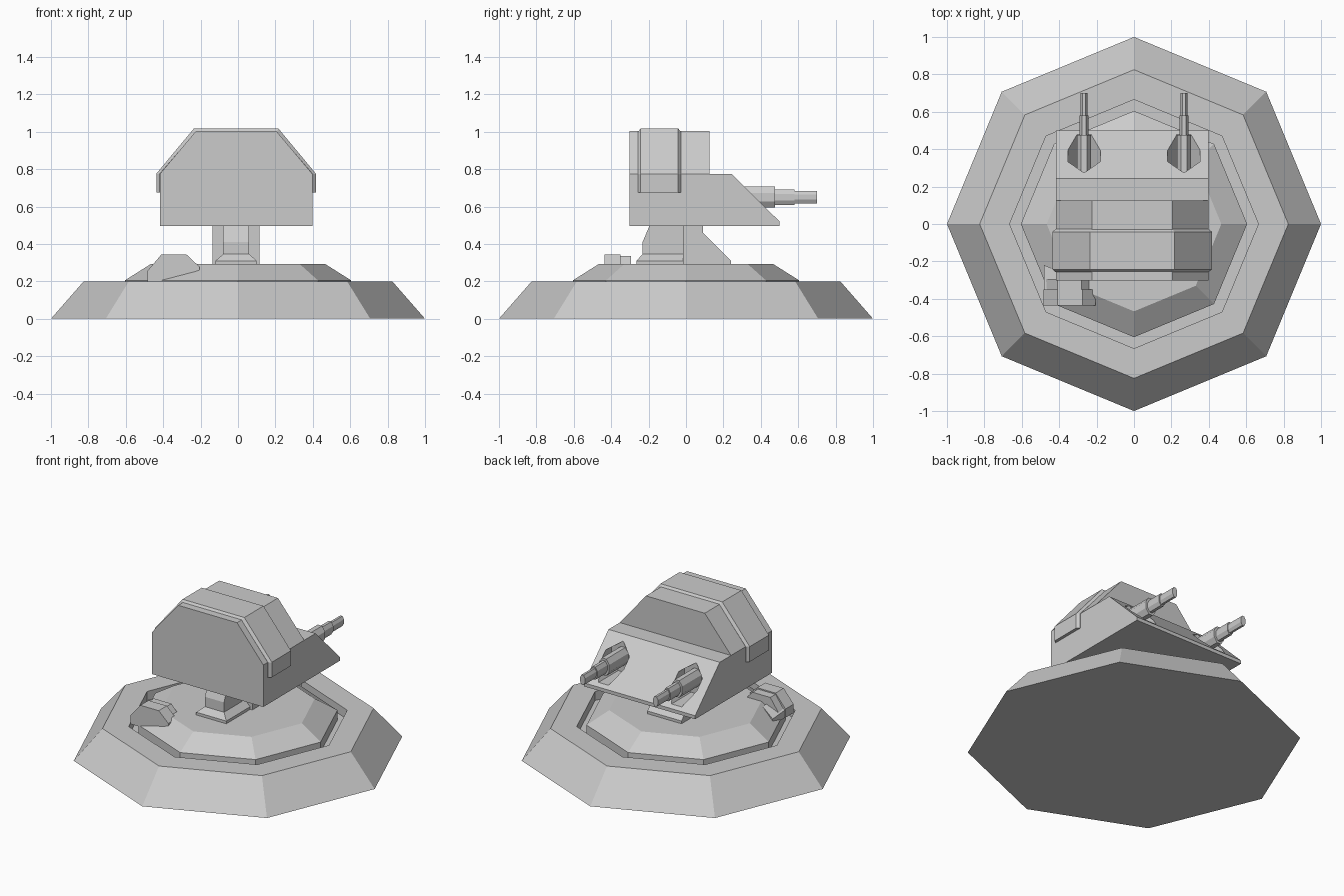
import bpy, bmesh
from math import cos, sin, pi

cube = bpy.data.objects.get("Cube")
if cube:
    bpy.data.objects.remove(cube)

grey = bpy.data.materials.new("plain grey")
grey.use_nodes = True
GREY = (0.6, 0.6, 0.6, 1)
grey.diffuse_color = GREY
grey.node_tree.nodes["Principled BSDF"].inputs["Base Color"].default_value = GREY


def loft(name, rings):
    """Skin a closed solid through rings of equal point count."""
    bm = bmesh.new()
    loops = [[bm.verts.new(p) for p in ring] for ring in rings]
    n = len(loops[0])
    for a, b in zip(loops, loops[1:]):
        for i in range(n):
            j = (i + 1) % n
            bm.faces.new((a[i], a[j], b[j], b[i]))
    bm.faces.new(loops[0])
    bm.faces.new(loops[-1])
    bmesh.ops.recalc_face_normals(bm, faces=bm.faces)
    mesh = bpy.data.meshes.new(name)
    bm.to_mesh(mesh)
    bm.free()
    mesh.materials.append(grey)
    obj = bpy.data.objects.new(name, mesh)
    bpy.context.scene.collection.objects.link(obj)
    return obj


def octagon(r, z):
    return [(r * cos(i * pi / 4), r * sin(i * pi / 4), z) for i in range(8)]


def rect(x0, x1, y0, y1, z):
    return [(x0, y0, z), (x1, y0, z), (x1, y1, z), (x0, y1, z)]


def along_y(name, pts, y0, y1):
    """Extrude an (x, z) outline along y."""
    return loft(name, [[(x, y, z) for x, z in pts] for y in (y0, y1)])


def along_x(name, pts, x0, x1):
    """Extrude a (y, z) outline along x."""
    return loft(name, [[(x, y, z) for y, z in pts] for x in (x0, x1)])


def cut(target, cutter):
    mod = target.modifiers.new("cut", 'BOOLEAN')
    mod.operation = 'DIFFERENCE'
    mod.solver = 'EXACT'
    mod.object = cutter
    bpy.context.view_layer.objects.active = target
    bpy.ops.object.modifier_apply(modifier=mod.name)
    bpy.data.objects.remove(cutter)


# Octagonal base with a groove around the raised platform
loft("base", [octagon(r, z) for r, z in (
    (1, 0), (0.825, 0.2), (0.665, 0.2), (0.665, 0.14),
    (0.605, 0.14), (0.605, 0.205), (0.467, 0.292))])

# Neck: flared column in front, sloping brace behind
CX = -0.01
loft("neck_column", [rect(CX - w, CX + w, y, -0.015, z) for w, y, z in (
    (0.11, -0.265, 0.29), (0.11, -0.265, 0.31), (0.07, -0.232, 0.345),
    (0.07, -0.232, 0.41), (0.07, -0.19, 0.51))])
along_x("neck_brace", [(-0.015, 0.29), (0.24, 0.29), (0.24, 0.31),
                       (0.09, 0.46), (0.09, 0.51), (-0.015, 0.51)],
        CX - 0.125, CX + 0.125)

# Turret hull with sloping gun face, and the cab on top of it
hull = along_x("turret_hull", [(-0.303, 0.497), (0.5, 0.497), (0.5, 0.52),
                               (0.243, 0.775), (-0.303, 0.775)],
               CX - 0.407, CX + 0.407)
along_y("turret_cab", [(CX - 0.407, 0.775), (CX + 0.407, 0.775),
                       (CX + 0.215, 1.003), (CX - 0.215, 1.003)], -0.303, 0.125)


# Raised strap wrapped over the cab, with chamfered edges
def strap_ring(d, y):
    half = [(0.415 + d, 0.675), (0.415 + d, 0.775), (0.22 + d * 0.5, 1.005 + d)]
    return [(CX + x, y, z) for x, z in half] + [(CX - x, y, z) for x, z in half[::-1]]


loft("turret_strap", [strap_ring(d, y) for d, y in (
    (-0.006, -0.257), (0.012, -0.242), (0.012, -0.042), (-0.006, -0.027))])

# Twin stepped guns, each in a faceted recess
GUN_Z = 0.65
RECESS = [(0, 0.095), (0.087, 0.035), (0.087, -0.025), (0.037, -0.11)]
for side, gx in (("left", 0.267), ("right", -0.267)):
    outline = RECESS + [(-x, z) for x, z in RECESS[:0:-1]]
    cut(hull, along_y("recess_cutter",
                      [(gx + x, GUN_Z + z) for x, z in outline], 0.275, 0.6))
    for part, w, h, y0, y1 in (("sleeve", 0.038, 0.056, 0.26, 0.475),
                               ("barrel", 0.024, 0.042, 0.46, 0.58),
                               ("muzzle", 0.018, 0.033, 0.57, 0.7)):
        k = cos(pi / 8)
        pts = [(gx + w / k * cos(a), GUN_Z + h / k * sin(a))
               for a in [(i + 0.5) * pi / 4 for i in range(8)]]
        along_y(f"{side}_gun_{part}", pts, y0, y1)

# Small hatch housing on the front right of the platform
along_y("hatch_body", [(-0.41, 0.2), (-0.47, 0.25), (-0.41, 0.335),
                       (-0.28, 0.335), (-0.225, 0.275), (-0.225, 0.25)], -0.43, -0.295)
along_y("hatch_band", [(-0.483, 0.2), (-0.483, 0.257), (-0.41, 0.343), (-0.275, 0.343),
                       (-0.205, 0.277), (-0.205, 0.26), (-0.395, 0.2)], -0.435, -0.35)
loft("hatch_tail", [[(-0.48, -0.35, 0.2), (-0.38, -0.35, 0.2),
                     (-0.38, -0.35, 0.29), (-0.48, -0.35, 0.25)],
                    [(-0.48, -0.22, 0.2), (-0.38, -0.26, 0.2),
                     (-0.38, -0.26, 0.28), (-0.48, -0.22, 0.24)]])
